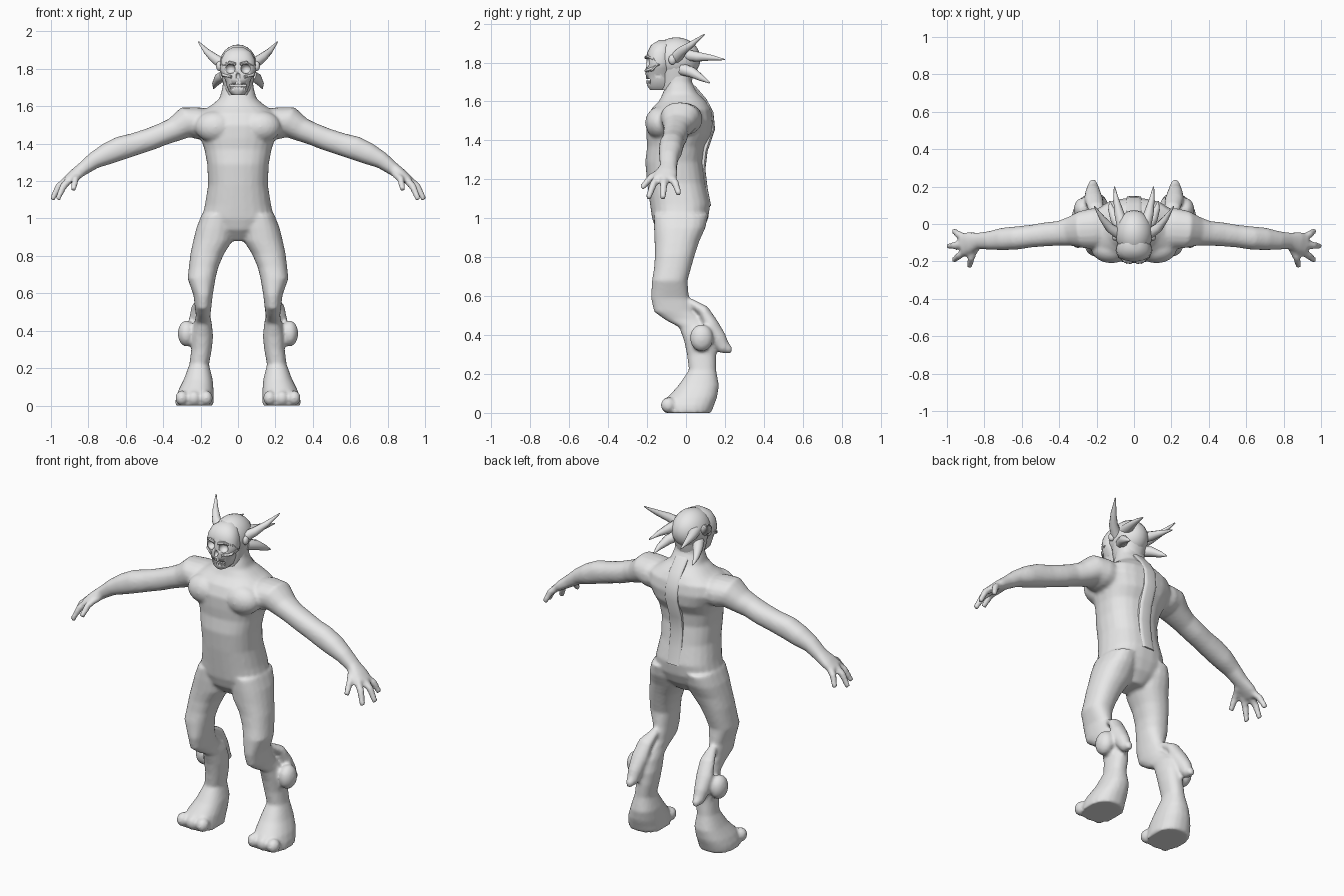
import bpy, bmesh, math
from mathutils import Vector, Matrix

cube = bpy.data.objects.get("Cube")
if cube:
    bpy.data.objects.remove(cube)

grey = bpy.data.materials.new("plain_grey")
grey.use_nodes = True
grey.diffuse_color = (0.8, 0.8, 0.8, 1)
grey.node_tree.nodes["Principled BSDF"].inputs["Base Color"].default_value = (0.8, 0.8, 0.8, 1)

X, Y = Vector((1, 0, 0)), Vector((0, 1, 0))
SIDES = (1, -1)


def skin(bm, rings):
    """Bridge rings of points into a closed shell."""
    vs = [[bm.verts.new(p) for p in ring] for ring in rings]
    n = len(vs[0])
    faces = [bm.faces.new((a[i], a[(i + 1) % n], b[(i + 1) % n], b[i]))
             for a, b in zip(vs, vs[1:]) for i in range(n)]
    faces += [bm.faces.new(vs[0]), bm.faces.new(vs[-1])]
    bmesh.ops.recalc_face_normals(bm, faces=faces)


def ring(c, u, v, a, b, n, power):
    pts = []
    for i in range(n):
        t = 2 * math.pi * (i + 0.5) / n
        p, q = math.cos(t), math.sin(t)
        pts.append(c + u * a * math.copysign(abs(p) ** (2 / power), p)
                   + v * b * math.copysign(abs(q) ** (2 / power), q))
    return pts


def levels(bm, rows, s=1, n=20, power=2.3):
    """Stack of horizontal rings: z, x0, x1, front, back."""
    skin(bm, [ring(Vector((s * (x0 + x1) / 2, (f + k) / 2, z)), X, Y,
                   (x1 - x0) / 2, (k - f) / 2, n, power) for z, x0, x1, f, k in rows])


def tube(bm, rows, s=1, ref=Y, n=14, power=2):
    """Rings along a path: x, y, z, radius along ref, other radius."""
    cs = [Vector((s * r[0], r[1], r[2])) for r in rows]
    rings = []
    for i, r in enumerate(rows):
        t = (cs[min(i + 1, len(cs) - 1)] - cs[max(i - 1, 0)]).normalized()
        u = (ref - t * ref.dot(t)).normalized()
        rings.append(ring(cs[i], u, t.cross(u), r[3], r[-1], n, power))
    skin(bm, rings)


def ball(bm, c, r, s=1):
    m = Matrix.Translation((s * c[0], c[1], c[2])) @ Matrix.Diagonal((*r, 1))
    bmesh.ops.create_uvsphere(bm, u_segments=20, v_segments=12, radius=1, matrix=m)


def block(bm, c, size):
    m = Matrix.Translation(c) @ Matrix.Diagonal((*size, 1))
    bmesh.ops.create_cube(bm, size=1, matrix=m)


def finish(name, bm, angle=40):
    mesh = bpy.data.meshes.new(name)
    bm.to_mesh(mesh)
    bm.free()
    ob = bpy.data.objects.new(name, mesh)
    bpy.context.collection.objects.link(ob)
    mesh.materials.append(grey)
    bpy.ops.object.select_all(action='DESELECT')
    ob.select_set(True)
    bpy.context.view_layer.objects.active = ob
    bpy.ops.object.shade_smooth_by_angle(angle=math.radians(angle))
    return ob


# Body: torso, arms, hands, legs and feet fused into one skin
body = bmesh.new()
torso = [(.88, .06, -.1, .04), (.94, .15, -.155, .09), (1.0, .195, -.175, .115),
         (1.07, .178, -.185, .125), (1.18, .16, -.2, .1), (1.29, .165, -.21, .085),
         (1.37, .18, -.2, .095), (1.43, .2, -.205, .13), (1.5, .235, -.205, .14),
         (1.56, .22, -.18, .13), (1.6, .15, -.14, .105), (1.64, .1, -.12, .065),
         (1.7, .083, -.1, .03), (1.76, .08, -.1, .03)]
levels(body, [(z, -w, w, f, k) for z, w, f, k in torso], n=24, power=2.4)

arm = [(.12, -.02, 1.5, .1, .08), (.22, -.025, 1.51, .11, .085), (.28, -.03, 1.515, .1, .083),
       (.34, -.04, 1.475, .078, .065), (.4, -.05, 1.452, .066, .06),
       (.47, -.055, 1.424, .064, .06), (.55, -.065, 1.398, .06, .06),
       (.63, -.075, 1.375, .062, .064), (.7, -.08, 1.345, .06, .058),
       (.77, -.088, 1.31, .05, .045), (.83, -.09, 1.265, .044, .036),
       (.88, -.1, 1.23, .058, .03), (.92, -.112, 1.2, .06, .022)]
# Finger paths: base, knuckle, tip
fingers = [[(.84, -.12, 1.24), (.87, -.18, 1.21), (.88, -.228, 1.155)],
           [(.89, -.14, 1.22), (.935, -.17, 1.17), (.965, -.195, 1.1)],
           [(.9, -.11, 1.22), (.96, -.115, 1.17), (.995, -.118, 1.1)],
           [(.89, -.08, 1.22), (.94, -.055, 1.18), (.965, -.035, 1.12)]]
leg = [(1.02, .03, .195, -.165, .115), (.95, .02, .223, -.165, .1), (.88, .03, .24, -.162, .068),
       (.81, .075, .255, -.16, .045), (.74, .105, .263, -.165, .025),
       (.68, .12, .27, -.175, .008), (.59, .135, .238, -.18, .015),
       (.52, .143, .23, -.165, .04), (.48, .148, .225, -.11, .09),
       (.44, .14, .235, -.035, .13), (.37, .133, .25, -.01, .15), (.3, .14, .25, .005, .155),
       (.22, .155, .26, .015, .155), (.14, .135, .29, -.04, .17), (.08, .13, .32, -.095, .16),
       (.04, .13, .333, -.11, .145), (0, .13, .337, -.11, .13)]
calf_fin = [(.19, .02, .57, .025, .02), (.205, .09, .525, .045, .03), (.215, .13, .45, .05, .04),
            (.22, .165, .38, .042, .045), (.22, .195, .335, .032, .035), (.22, .235, .32, .016, .016)]
for s in SIDES:
    tube(body, arm, s, n=18, power=2.2)
    for f in fingers:
        tube(body, [(*p, r) for p, r in zip(f, (.022, .02, .015))], s, ref=Vector((.5, .8, .5)), n=10)
    levels(body, leg, s)
    tube(body, calf_fin, s, ref=X)
    ball(body, (.12, -.13, 1.49), (.11, .08, .085), s)
    ball(body, (.275, .08, .385), (.047, .06, .07), s)
    for x in (.17, .235, .3):
        ball(body, (x, -.09, .04), (.035, .04, .04), s)
skin_ob = finish("body", body)
fuse = skin_ob.modifiers.new("fuse", 'REMESH')
fuse.mode = 'VOXEL'
fuse.voxel_size = .01
fuse.use_smooth_shade = True
relax = skin_ob.modifiers.new("relax", 'SMOOTH')
relax.factor = .5
relax.iterations = 4

# Raised strip down the back
strip = bmesh.new()
back_line = [(1.67, .03), (1.6, .09), (1.54, .122), (1.46, .13), (1.35, .092),
             (1.25, .08), (1.15, .092), (1.06, .11)]
tube(strip, [(0, y, z, .042, .02) for z, y in back_line], ref=X, n=12, power=4)
finish("spine_strip", strip)

# Head and ears
head = bmesh.new()
ball(head, (0, -.05, 1.82), (.1, .125, .11))
levels(head, [(1.66, -.06, .06, -.13, .02), (1.74, -.085, .085, -.13, .04),
              (1.82, -.095, .095, -.14, .055)])
finish("head", head)
for s, side in zip(SIDES, ("left", "right")):
    ear = bmesh.new()
    ball(ear, (.1, -.07, 1.815), (.017, .02, .026), s)
    finish(side + "_ear", ear)

# Horns: three on each side
horns = {"upper_horn": [(.075, -.055, 1.82, .032), (.13, -.02, 1.86, .025),
                        (.17, .03, 1.895, .016), (.212, .095, 1.945, .003)],
         "rear_horn": [(.06, -.01, 1.84, .032), (.08, .06, 1.83, .026),
                       (.095, .13, 1.825, .015), (.105, .2, 1.815, .003)],
         "lower_horn": [(.07, -.02, 1.765, .032), (.1, .03, 1.75, .028),
                        (.122, .08, 1.72, .017), (.13, .122, 1.695, .003)]}
for label, path in horns.items():
    for s, side in zip(SIDES, ("left", "right")):
        horn = bmesh.new()
        tube(horn, path, s, ref=Vector((0, .3, 1)), n=10)
        finish(side + "_" + label, horn)

# Skull face with hollowed eyes, nose, cheeks and mouth
face = bmesh.new()
skull = [(1.66, .03, -.185), (1.68, .05, -.2), (1.715, .063, -.2), (1.745, .07, -.21),
         (1.77, .09, -.207), (1.8, .096, -.205), (1.85, .09, -.2), (1.89, .07, -.18),
         (1.915, .03, -.14)]
levels(face, [(z, -w, w, f, -.07) for z, w, f in skull], n=28)
face_ob = finish("skull_face", face)
holes = bmesh.new()
for s in SIDES:
    ball(holes, (.042, -.2, 1.8), (.027, .03, .025), s)
    ball(holes, (.085, -.15, 1.728), (.022, .045, .022), s)
ball(holes, (0, -.213, 1.762), (.012, .02, .018))
block(holes, (0, -.2, 1.71), (.085, .06, .016))
cutter = finish("face_cutter", holes)
cutter.hide_render = True
cutter.hide_viewport = True
cut = face_ob.modifiers.new("hollows", 'BOOLEAN')
cut.operation = 'DIFFERENCE'
cut.object = cutter

# Teeth, brows and cheekbones
teeth = bmesh.new()
for i in range(6):
    x = (i - 2.5) * .014
    for z in (1.722, 1.7):
        block(teeth, (x, -.198 + abs(x) * .5, z), (.011, .02, .014))
finish("teeth", teeth)
for s, side in zip(SIDES, ("left", "right")):
    bone = bmesh.new()
    tube(bone, [(.012, -.207, 1.825, .008), (.045, -.2, 1.832, .01), (.08, -.165, 1.818, .009),
                (.09, -.14, 1.79, .009), (.075, -.175, 1.766, .011), (.035, -.207, 1.757, .008)],
         s, ref=Vector((0, 1, .2)), n=8)
    finish(side + "_eye_rim", bone)
